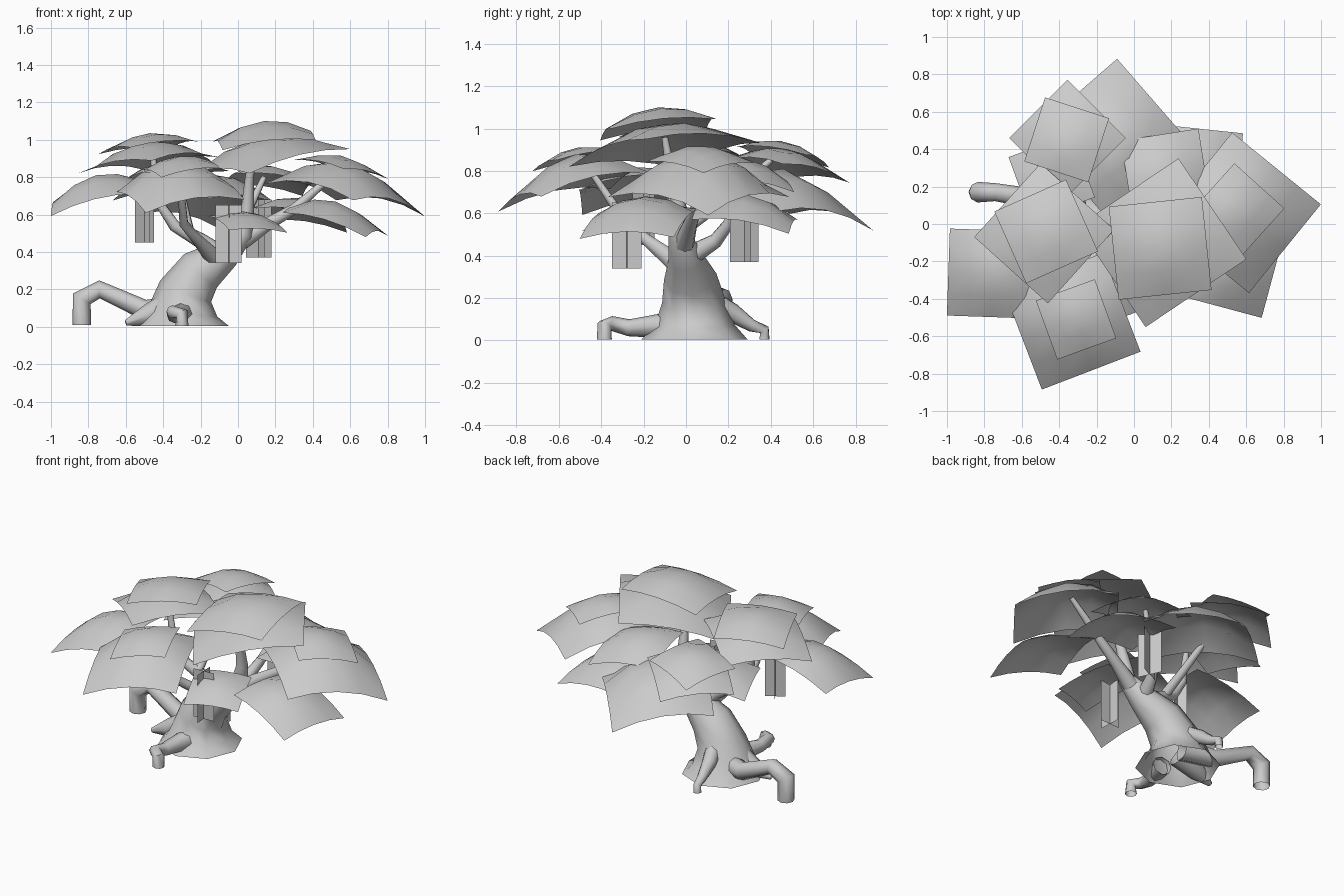
import bpy
import bmesh
from math import radians
from mathutils import Matrix, Vector

if "Cube" in bpy.data.objects:
    bpy.data.objects.remove(bpy.data.objects["Cube"], do_unlink=True)

grey = bpy.data.materials.new("pale_grey")
grey.use_nodes = True
grey.diffuse_color = (0.6, 0.6, 0.6, 1)
grey.node_tree.nodes["Principled BSDF"].inputs["Base Color"].default_value = (0.6, 0.6, 0.6, 1)


def smooth(obj):
    bpy.ops.object.select_all(action="DESELECT")
    obj.select_set(True)
    bpy.context.view_layer.objects.active = obj
    bpy.ops.object.shade_smooth_by_angle(angle=radians(60))


def mesh_object(name, bm):
    mesh = bpy.data.meshes.new(name)
    bm.to_mesh(mesh)
    bm.free()
    mesh.materials.append(grey)
    obj = bpy.data.objects.new(name, mesh)
    bpy.context.collection.objects.link(obj)
    return obj


def limb(name, points):
    """Open tapered tube through (x, y, z, radius) points."""
    curve = bpy.data.curves.new(name, "CURVE")
    curve.dimensions = "3D"
    curve.bevel_depth = 1
    curve.bevel_resolution = 2
    spline = curve.splines.new("POLY")
    spline.points.add(len(points) - 1)
    for point, (x, y, z, radius) in zip(spline.points, points):
        point.co = (x, y, z, 1)
        point.radius = radius
    obj = bpy.data.objects.new(name, curve)
    bpy.context.collection.objects.link(obj)
    bpy.ops.object.select_all(action="DESELECT")
    obj.select_set(True)
    bpy.context.view_layer.objects.active = obj
    bpy.ops.object.convert(target="MESH")
    obj = bpy.context.view_layer.objects.active
    obj.data.materials.clear()
    obj.data.materials.append(grey)
    smooth(obj)


def leaf_sheet(name, x, y, apex, side, turn, curve=1.15, fall=None):
    """Pillow-domed square sheet; fall is its downhill slope, outward by default."""
    bm = bmesh.new()
    bmesh.ops.create_grid(bm, x_segments=4, y_segments=4, size=side / 2)
    slope = Vector(fall) if fall else Vector((x, y)).normalized() * 0.2
    turned = Matrix.Rotation(radians(turn), 3, "Z")
    half = side / 2
    for v in bm.verts:
        u, w = (v.co.x / half) ** 2, (v.co.y / half) ** 2
        sag = 1.5 * curve * half ** 2 * (u + w - 0.67 * u * w)
        v.co = turned @ v.co
        v.co.z = apex - sag - slope.dot(v.co.xy)
    bmesh.ops.translate(bm, verts=bm.verts, vec=(x, y, 0))
    smooth(mesh_object(name, bm))


def hanging_cross(name, x, y, bottom, top, width, turn):
    """Two crossed upright cards."""
    bm = bmesh.new()
    for angle in (turn, turn + 90):
        axis = Matrix.Rotation(radians(angle), 3, "Z").col[0] * width / 2
        corners = [(x + s * axis.x, y + s * axis.y, z)
                   for s, z in ((-1, bottom), (1, bottom), (1, top), (-1, top))]
        bm.faces.new([bm.verts.new(c) for c in corners])
    mesh_object(name, bm)


# Leaning trunk with a flared foot
limb("trunk", [(-.3, .04, .005, .25), (-.3, .04, .07, .19), (-.28, .035, .19, .148),
               (-.2, .02, .3, .125), (-.07, 0, .39, .085), (.03, -.03, .5, .052),
               (.05, -.03, .62, .035), (.06, -.07, .78, .025), (.08, -.1, .96, .015)])

# Arched roots
limb("rear_root", [(-.3, .08, .1, .07), (-.5, .13, .09, .055), (-.74, .17, .2, .048),
                   (-.835, .17, .15, .055), (-.835, .17, .01, .05)])
limb("front_root", [(-.3, -.1, .07, .06), (-.34, -.27, .06, .04), (-.35, -.35, .08, .035),
                    (-.3, -.385, .07, .035), (-.3, -.385, .005, .035)])
limb("back_root", [(-.28, .1, .2, .05), (-.32, .22, .13, .045), (-.33, .31, .07, .03),
                   (-.34, .37, .05, .025), (-.34, .37, .005, .025)])
limb("side_root", [(-.35, 0, .12, .08), (-.48, 0, .06, .06), (-.6, -.02, .02, .015)])

# Branches reaching each cluster of leaves
limb("left_branch", [(-.1, 0, .38, .06), (-.2, -.03, .46, .042), (-.34, -.05, .54, .032),
                     (-.42, -.06, .66, .025), (-.46, -.06, .94, .015)])
limb("front_branch", [(-.12, -.04, .36, .05), (-.22, -.18, .47, .03), (-.29, -.28, .55, .025),
                      (-.31, -.45, .8, .015)])
limb("right_branch", [(.02, -.01, .46, .05), (.16, .02, .55, .035), (.3, .05, .63, .028),
                      (.53, .06, .83, .015)])
limb("back_branch", [(-.06, .02, .4, .05), (-.02, .14, .47, .035), (.02, .2, .55, .028),
                     (.14, .27, .8, .015)])
limb("back_left_branch", [(-.26, -.04, .5, .03), (-.28, .1, .6, .025), (-.33, .4, .85, .015)])

# Canopy sheets: x, y, apex, side, turn, then optional curve and fall
leaf_sheet("top_leaf_upper", .14, -.13, 1.10, .5, 6, .85, (-.1, -.1))
leaf_sheet("top_leaf_lower", .15, -.1, 1.02, .65, 34, .68, (-.18, -.09))
leaf_sheet("left_leaf_upper", -.47, -.04, 1.035, .42, 24, .9, (-.1, .05))
leaf_sheet("left_leaf_lower", -.48, -.05, .99, .53, 48, .9, (-.12, .06))
leaf_sheet("right_leaf_upper", .55, .07, .915, .36, -42)
leaf_sheet("right_leaf_lower", .57, .06, .89, .61, -39)
leaf_sheet("front_leaf_upper", -.31, -.51, .91, .335, 20)
leaf_sheet("front_leaf_lower", -.33, -.52, .88, .565, 21, 1.15, (-.05, -.22))
leaf_sheet("back_left_leaf_upper", -.36, .45, .94, .36, -18)
leaf_sheet("back_left_leaf_lower", -.355, .46, .905, .44, 45)
leaf_sheet("back_leaf", -.12, .46, .81, .6, 41, 1.15, (0, .2))
leaf_sheet("back_right_leaf_upper", .17, .27, .86, .42, 9)
leaf_sheet("back_right_leaf_lower", .33, .28, .69, .46, -6)
leaf_sheet("far_left_leaf", -.76, -.265, .81, .465, -2, 1.15, (-.26, -.14))
leaf_sheet("front_right_leaf", .52, -.22, .67, .46, -15, 1.15, (.27, -.09))
leaf_sheet("low_middle_leaf", .05, -.28, .61, .33, 21, 1.15, (.12, -.2))
leaf_sheet("rear_left_leaf", -.44, .25, .8, .36, 20)

# Crossed cards hanging under the leaves
hanging_cross("front_hanging", -.05, -.28, .34, .65, .14, 3)
hanging_cross("back_hanging", .11, .275, .37, .68, .15, 25)
hanging_cross("left_hanging", -.5, -.2, .45, .75, .12, 30)
